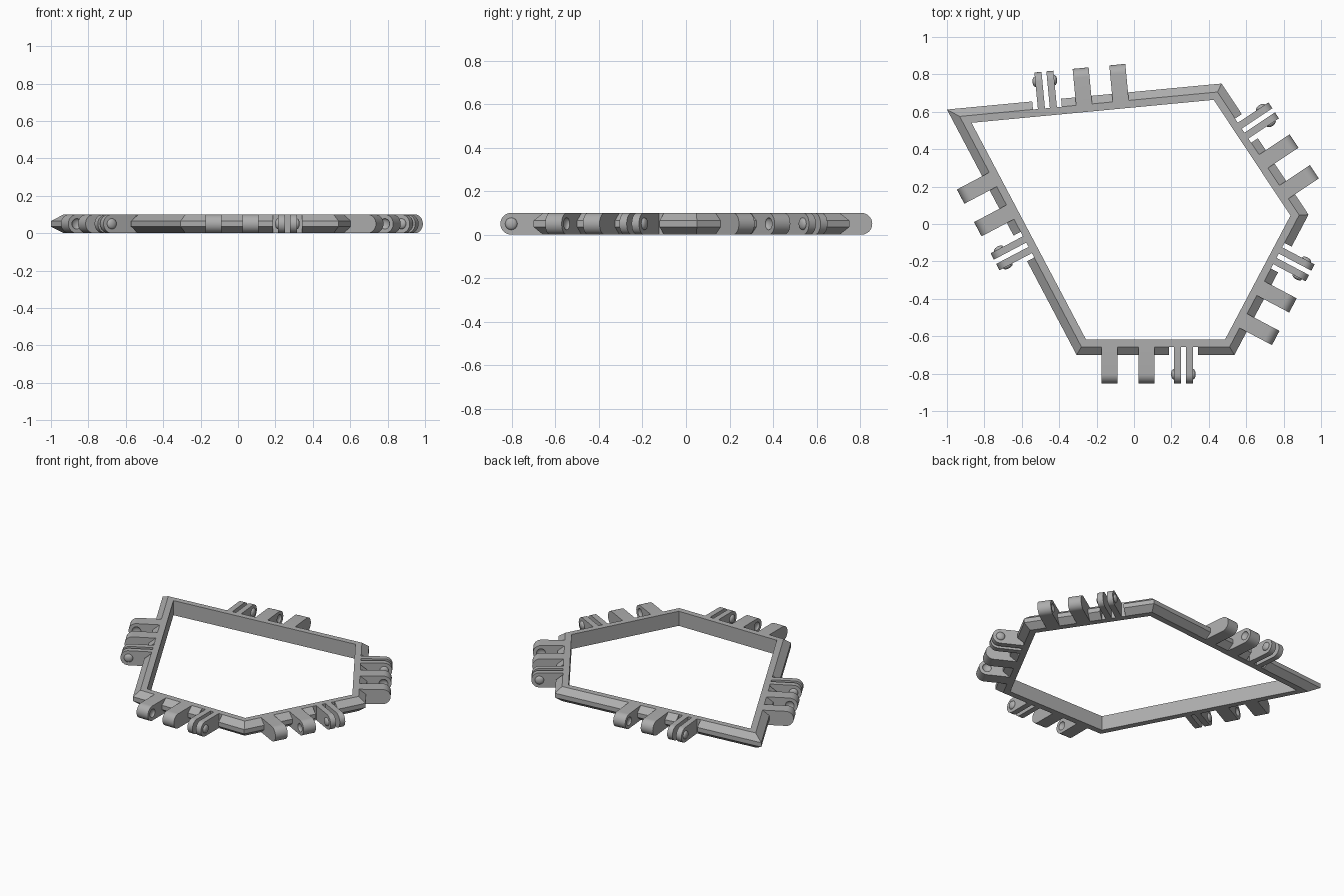
import bpy, bmesh, math
from mathutils import Matrix, Vector

cube = bpy.data.objects.get("Cube")
if cube:
    bpy.data.objects.remove(cube, do_unlink=True)

HEIGHT, WIDTH, CHAMFER = 0.1, 0.083, 0.043
REACH = 0.103          # hinge axis distance from the rim
PITCH = 0.197          # spacing of the knuckles
corners = [Vector(p) for p in
           ((-0.307, -0.70), (0.537, -0.70), (0.933, 0.05), (0.468, 0.751), (-1.0, 0.612))]
shifts = (-0.048, -0.044, -0.05, 0.005, -0.099)   # hinge centre along each side
names = ("front", "front_left", "back_left", "back", "right")

grey = bpy.data.materials.new("plain grey")
grey.use_nodes = True
grey.diffuse_color = (0.42, 0.42, 0.42, 1)
grey.node_tree.nodes["Principled BSDF"].inputs["Base Color"].default_value = (0.42, 0.42, 0.42, 1)


def finish(bm, name, matrix=None):
    bmesh.ops.recalc_face_normals(bm, faces=bm.faces)
    mesh = bpy.data.meshes.new(name)
    bm.to_mesh(mesh)
    bm.free()
    mesh.materials.append(grey)
    ob = bpy.data.objects.new(name, mesh)
    bpy.context.collection.objects.link(ob)
    if matrix:
        ob.matrix_world = matrix
    return ob


def activate(ob):
    bpy.ops.object.select_all(action="DESELECT")
    ob.select_set(True)
    bpy.context.view_layer.objects.active = ob


def smooth(ob):
    activate(ob)
    bpy.ops.object.shade_smooth_by_angle(angle=math.radians(35))


def cut(ob, cutter):
    cutter.hide_render = True
    bpy.context.view_layer.update()
    mod = ob.modifiers.new("cut", "BOOLEAN")
    mod.operation, mod.solver, mod.object = "DIFFERENCE", "EXACT", cutter
    activate(ob)
    bpy.ops.object.modifier_apply(modifier=mod.name)
    bpy.data.objects.remove(cutter, do_unlink=True)


def inset(i, d):
    """Mitred corner i moved inward by d."""
    a, b, c = corners[i - 1], corners[i], corners[(i + 1) % len(corners)]
    u, v = (b - a).normalized(), (c - b).normalized()
    n, m = Vector((-u.y, u.x)), Vector((-v.y, v.x))
    return b + (n + m) * d / (1 + n.dot(m))


def dome(name, x, matrix):
    """Flattened ball on the hinge axis."""
    bm = bmesh.new()
    bmesh.ops.create_uvsphere(bm, u_segments=24, v_segments=12, radius=1)
    bmesh.ops.transform(bm, verts=bm.verts, matrix=Matrix.Translation((x, -REACH, HEIGHT / 2))
                        @ Matrix.Diagonal((0.015, 0.028, 0.028, 1)))
    return finish(bm, name, matrix)


def knuckle(name, x, thick, matrix):
    """Lug with a round end, x along the side and -y outward."""
    r = HEIGHT / 2
    outline = [(0.05, 0), (0.05, HEIGHT)]
    for k in range(21):
        a = math.pi / 2 + math.pi * k / 20
        outline.append((-REACH + r * math.cos(a), r + r * math.sin(a)))
    bm = bmesh.new()
    face = bm.faces.new([bm.verts.new((x - thick / 2, y, z)) for y, z in outline])
    ext = bmesh.ops.extrude_face_region(bm, geom=[face])
    bmesh.ops.translate(bm, vec=(thick, 0, 0),
                        verts=[g for g in ext["geom"] if isinstance(g, bmesh.types.BMVert)])
    return finish(bm, name, matrix)


# Five-sided frame: bevelled outside, upright inside
section = [(0, 0.035), (0, 0.065), (CHAMFER, HEIGHT), (WIDTH, HEIGHT), (WIDTH, 0), (CHAMFER, 0)]
bm = bmesh.new()
rings = [[bm.verts.new((*inset(i, d), z)) for d, z in section] for i in range(len(corners))]
for i, ring in enumerate(rings):
    nxt = rings[(i + 1) % len(rings)]
    for j in range(len(section)):
        k = (j + 1) % len(section)
        bm.faces.new((ring[j], nxt[j], nxt[k], ring[k]))
frame = finish(bm, "frame")

# Hinge set on every side
for i, (side, shift) in enumerate(zip(names, shifts)):
    a, b = corners[i], corners[(i + 1) % len(corners)]
    u = (b - a).normalized()
    mid = (a + b) / 2 + u * shift
    place = Matrix.Translation((mid.x, mid.y, 0)) @ Matrix.Rotation(math.atan2(u.y, u.x), 4, "Z")

    # Clearance notch around the clip plates
    bm = bmesh.new()
    bmesh.ops.create_cube(bm, size=1)
    bmesh.ops.transform(bm, verts=bm.verts, matrix=Matrix.Translation((PITCH, CHAMFER - 0.05, 0.05))
                        @ Matrix.Diagonal((0.155, 0.1, 0.3, 1)))
    cut(frame, finish(bm, "notch_cutter", place))

    # Two thick knuckles with dimples on their facing sides
    for label, x, sign in (("first", -PITCH, 1), ("second", 0, -1)):
        lug = knuckle(f"{side}_{label}_knuckle", x, 0.086, place)
        cut(lug, dome("dimple_cutter", x + sign * 0.043, place))
        smooth(lug)

    # Two thin clip plates with bumps on their outer sides
    for label, sign in (("first", -1), ("second", 1)):
        smooth(knuckle(f"{side}_{label}_clip", PITCH + sign * 0.032, 0.038, place))
        smooth(dome(f"{side}_{label}_clip_bump", PITCH + sign * 0.051, place))
